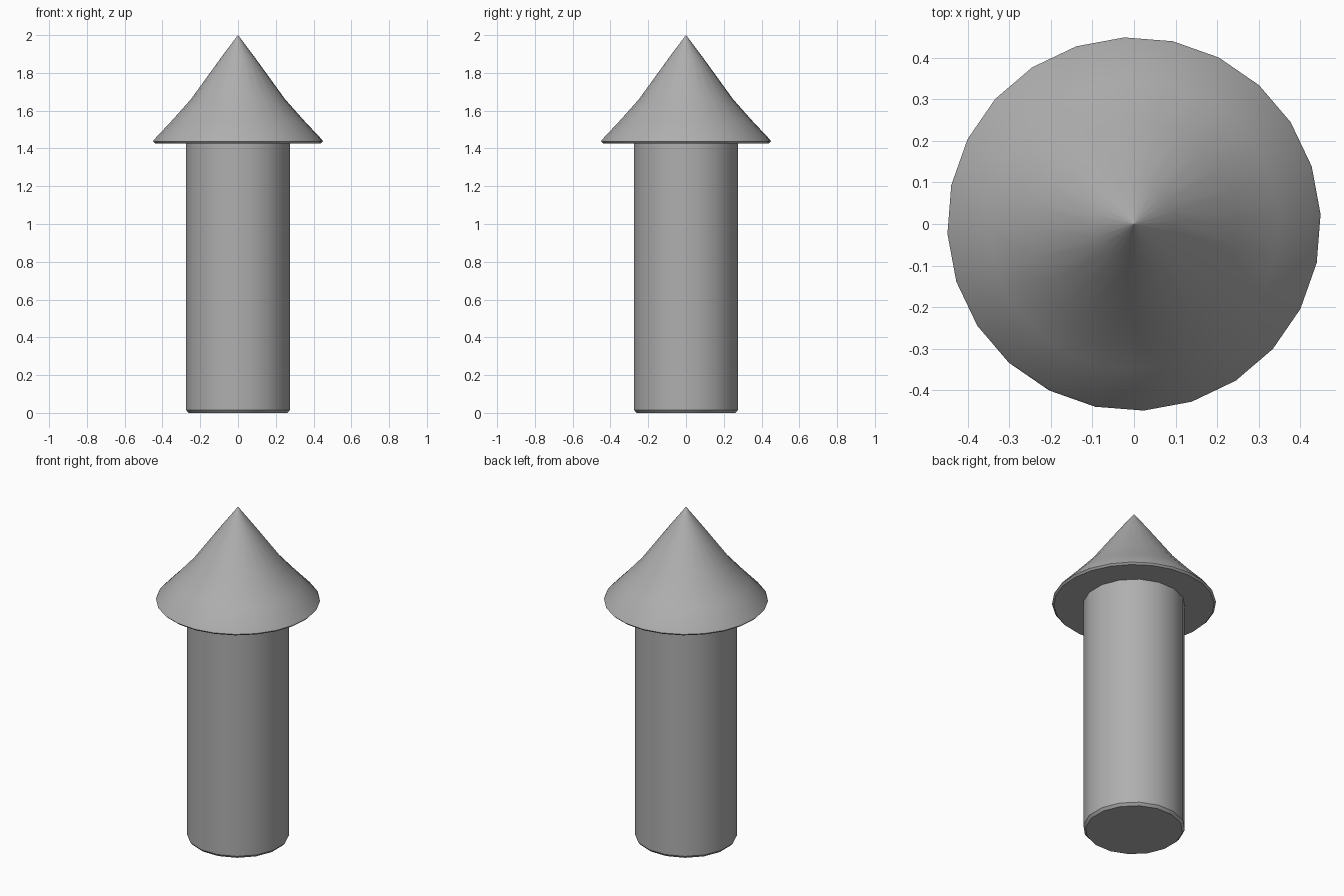
import bpy, bmesh, math

if "Cube" in bpy.data.objects:
    bpy.data.objects.remove(bpy.data.objects["Cube"])


def lathe(name, profile, sides, offset, material):
    """Revolve (radius, z) points around z, with flat ends."""
    bm = bmesh.new()
    rings = []
    for r, z in profile:
        angles = [math.radians(offset) + math.tau * i / sides for i in range(sides)]
        rings.append([bm.verts.new((r * math.cos(a), r * math.sin(a), z)) for a in angles])
    for low, high in zip(rings, rings[1:]):
        for i in range(sides):
            j = (i + 1) % sides
            bm.faces.new((low[i], low[j], high[j], high[i]))
    bm.faces.new(rings[0][::-1])
    bm.faces.new(rings[-1])
    mesh = bpy.data.meshes.new(name)
    bm.to_mesh(mesh)
    bm.free()
    mesh.materials.append(material)
    obj = bpy.data.objects.new(name, mesh)
    bpy.context.collection.objects.link(obj)
    bpy.ops.object.select_all(action='DESELECT')
    obj.select_set(True)
    bpy.context.view_layer.objects.active = obj
    bpy.ops.object.shade_smooth_by_angle(angle=math.radians(30))
    return obj


grey = bpy.data.materials.new("dark_grey")
grey.diffuse_color = (0.43, 0.43, 0.43, 1)
grey.use_nodes = True
grey.node_tree.nodes["Principled BSDF"].inputs["Base Color"].default_value = grey.diffuse_color

# Round shaft with a small chamfer at the foot
lathe("shaft", [(0.267, 0), (0.28, 0.015), (0.28, 1.43)], 16, 11.25, grey)

# Flared conical cap with a thin rim, flat underneath and a sharp tip
lathe("cap", [(0.44, 1.427), (0.45, 1.437), (0.445, 1.447), (0.35, 1.548),
              (0.25, 1.66), (0.10, 1.867), (0.0005, 2.0)], 24, 3, grey)
